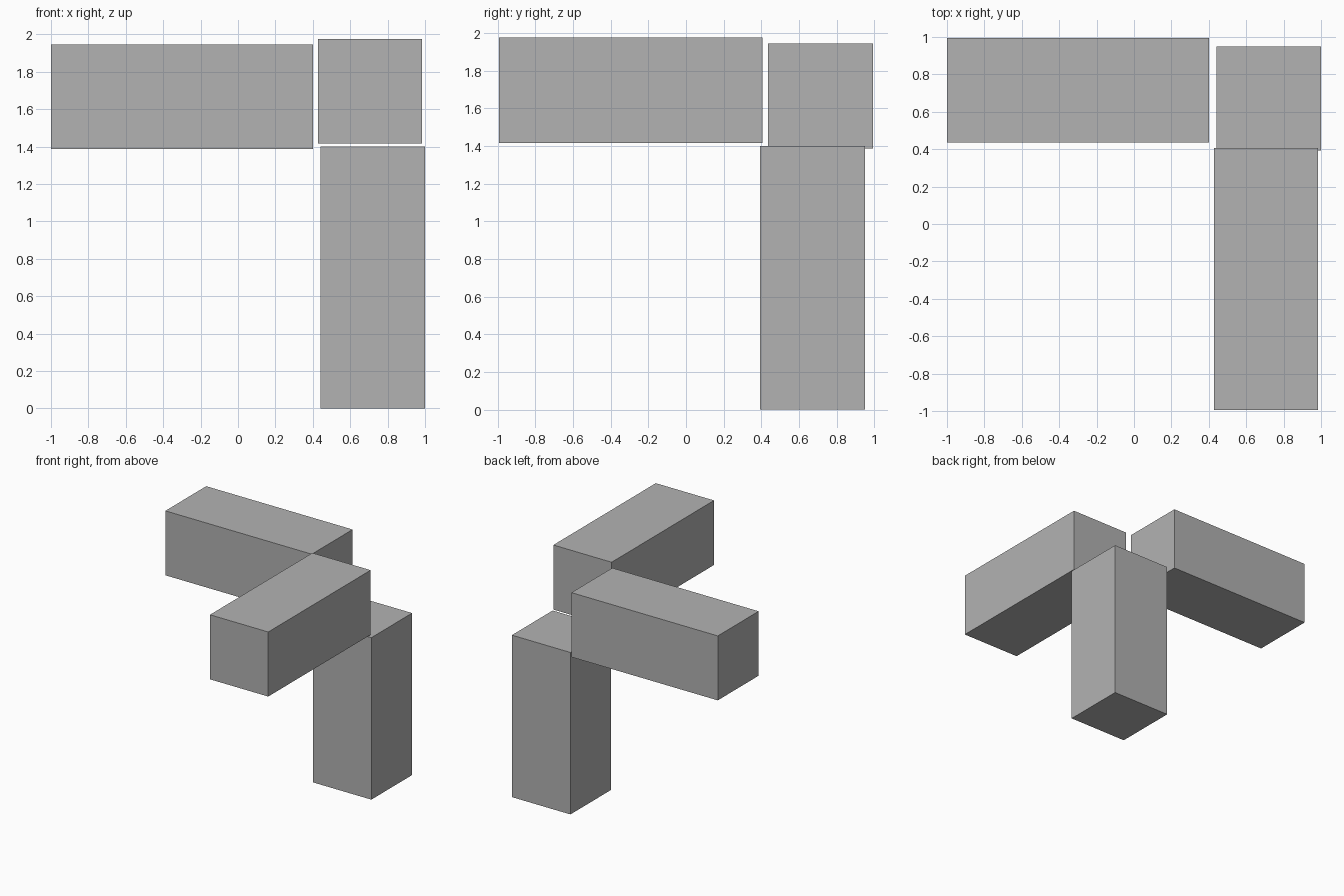
import bpy
from mathutils import Vector

if "Cube" in bpy.data.objects:
    bpy.data.objects.remove(bpy.data.objects["Cube"])

# Single grey material
grey = bpy.data.materials.new("plain_grey")
grey.diffuse_color = (0.448, 0.448, 0.448, 1)
grey.use_nodes = True
grey.node_tree.nodes["Principled BSDF"].inputs["Base Color"].default_value = grey.diffuse_color


def beam(name, low, high):
    """Square beam spanning two opposite corners."""
    low, high = Vector(low), Vector(high)
    bpy.ops.mesh.primitive_cube_add(size=1, location=(low + high) / 2)
    obj = bpy.context.object
    obj.name = name
    obj.scale = high - low
    bpy.ops.object.transform_apply(location=False, rotation=False, scale=True)
    obj.data.materials.append(grey)
    return obj


# Three beams, one along each axis, meeting at a corner with thin gaps
beam("sideways_beam", (-1.0, 0.436, 1.388), (0.40, 0.994, 1.945))
beam("forward_beam", (0.428, -0.994, 1.417), (0.985, 0.405, 1.975))
beam("upright_post", (0.44, 0.393, 0.0), (1.0, 0.95, 1.40))
